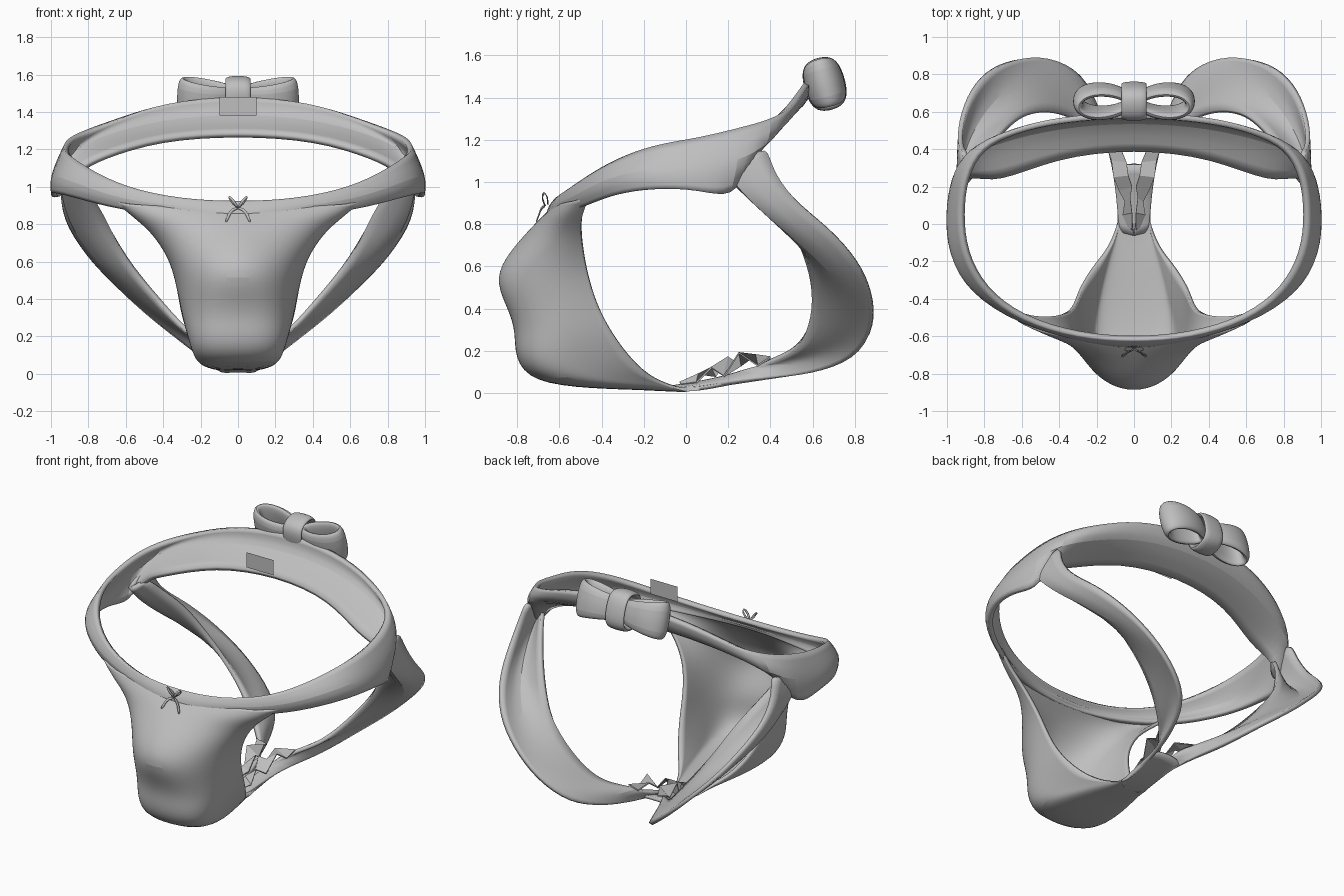
import bpy, bmesh, math
from mathutils import Vector

if "Cube" in bpy.data.objects:
    bpy.data.objects.remove(bpy.data.objects["Cube"])

fabric = bpy.data.materials.new("grey_fabric")
fabric.diffuse_color = (0.52, 0.52, 0.52, 1)
fabric.use_nodes = True
fabric.node_tree.nodes["Principled BSDF"].inputs["Base Color"].default_value = fabric.diffuse_color


def make(name, verts, faces, sub=0, thick=0.0, mirror=False, smooth=True):
    me = bpy.data.meshes.new(name)
    me.from_pydata([tuple(v) for v in verts], [], faces)
    me.materials.append(fabric)
    ob = bpy.data.objects.new(name, me)
    bpy.context.collection.objects.link(ob)
    bm = bmesh.new()
    bm.from_mesh(me)
    bmesh.ops.recalc_face_normals(bm, faces=bm.faces)
    bm.to_mesh(me)
    bm.free()
    if mirror:
        m = ob.modifiers.new("mirror", 'MIRROR')
        m.use_clip = True
        m.merge_threshold = 0.002
    if sub:
        s = ob.modifiers.new("subdivision", 'SUBSURF')
        s.levels = s.render_levels = sub
    if thick:
        t = ob.modifiers.new("thickness", 'SOLIDIFY')
        t.thickness = thick
        t.offset = 0
    if smooth:
        bpy.ops.object.select_all(action='DESELECT')
        ob.select_set(True)
        bpy.context.view_layer.objects.active = ob
        bpy.ops.object.shade_smooth_by_angle(angle=math.radians(40))
    return ob


def loft(name, rows, closed_rows=False, closed_cols=False, **kw):
    n, m = len(rows), len(rows[0])
    faces = []
    for i in range(n if closed_rows else n - 1):
        for j in range(m if closed_cols else m - 1):
            a, b = i, (i + 1) % n
            c = (j + 1) % m
            faces.append((a * m + j, a * m + c, b * m + c, b * m + j))
    return make(name, [p for r in rows for p in r], faces, **kw)


# waistband: top rim, middle, lower rim, from the front centre to the back centre
band = [
    [(0, -.615, .91), (0, -.645, .88), (0, -.66, .85)],
    [(.3, -.595, .925), (.3, -.62, .89), (.3, -.62, .85)],
    [(.6, -.505, .99), (.63, -.525, .93), (.62, -.49, .88)],
    [(.8, -.35, 1.09), (.88, -.375, 1.02), (.865, -.34, .95)],
    [(.905, -.15, 1.17), (.99, -.17, 1.05), (.98, -.14, .975)],
    [(.925, .05, 1.20), (1.0, .06, 1.05), (.99, .06, .965)],
    [(.905, .25, 1.25), (.975, .26, 1.10), (.965, .22, .92)],
    [(.82, .41, 1.29), (.925, .395, 1.18), (.86, .27, 1.09)],
    [(.64, .50, 1.365), (.74, .48, 1.26), (.73, .22, 1.16)],
    [(.40, .56, 1.45), (.42, .555, 1.35), (.42, .36, 1.26)],
    [(0, .59, 1.49), (0, .585, 1.38), (0, .41, 1.285)],
]
loft("waistband", band, sub=2, thick=.03, mirror=True)

# front panel: centre y, z / edge x, y, z / side bulge / squareness
panel = [
    (-.622, .88, .66, -.455, .935, 0, 1.0),
    (-.665, .84, .56, -.495, .85, 0, 1.0),
    (-.735, .77, .45, -.50, .76, 0, 1.2),
    (-.86, .63, .36, -.48, .62, 0, 1.1),
    (-.895, .52, .325, -.45, .50, 0, 1.0),
    (-.83, .39, .305, -.41, .39, 0, .8),
    (-.80, .29, .285, -.35, .28, .01, .6),
    (-.805, .17, .24, -.27, .17, .04, .5),
    (-.73, .06, .19, -.20, .10, .06, .55),
    (-.45, .03, .14, -.14, .06, .05, .8),
    (-.20, .025, .10, -.06, .03, .01, 1.0),
    (-.03, .012, .085, .0, .012, 0, 1.0),
    (.12, .03, .085, .13, .03, 0, 1.0),
    (.32, .08, .10, .30, .065, 0, 1.0),
]
rows = []
for yc, zc, xe, ye, ze, bulge, p in panel:
    row = []
    for k in range(9):
        a = k / 8 * math.pi / 2
        s, c = math.sin(a), max(0, math.cos(a))
        if k == 8:
            c = 0
        w = c ** p
        row.append((xe * s ** max(p, .8) + bulge * math.sin(2 * a), ye + (yc - ye) * w,
                    ze + (zc - ze) * w))
    rows.append(row)
loft("front_panel", rows, sub=2, thick=.02, mirror=True)

# rear straps: inner edge, fold, outer edge
strap = [
    [(.86, .26, 1.10), (.965, .15, .975), (.885, .385, 1.20)],
    [(.83, .33, 1.02), (.962, .25, .885), (.925, .395, 1.08)],
    [(.73, .47, .87), (.925, .40, .77), (.935, .50, .92)],
    [(.66, .54, .73), (.85, .54, .675), (.89, .68, .78)],
    [(.57, .60, .57), (.74, .69, .56), (.79, .82, .62)],
    [(.43, .61, .40), (.60, .81, .44), (.64, .885, .47)],
    [(.30, .56, .25), (.43, .81, .32), (.47, .895, .31)],
    [(.21, .48, .18), (.27, .71, .21), (.28, .81, .165)],
    [(.09, .36, .14), (.17, .52, .14), (.19, .60, .09)],
    [(.03, .26, .09), (.09, .33, .09), (.115, .38, .068)],
    [(.02, .10, .05), (.06, .12, .05), (.085, .14, .04)],
    [(.0, -.06, .025), (.04, -.05, .02), (.08, -.04, .01)],
]
loft("rear_strap", strap, sub=2, thick=.025, mirror=True)

# gathered folds where the straps meet
folds = [
    [(.01, -.03, .05), (.03, -.02, .04)],
    [(.01, .06, .09), (.06, .05, .05)],
    [(.02, .14, .08), (.05, .12, .12)],
    [(.01, .20, .17), (.08, .18, .08)],
    [(.03, .26, .13), (.11, .25, .19)],
    [(.04, .33, .18), (.12, .34, .13)],
    [(.07, .40, .15), (.14, .40, .17)],
]
loft("gathered_folds", folds, thick=.008, mirror=True, smooth=False)

# rear bow: two ribbon loops standing on a tilted axis
axis = Vector((0, .28, -1)).normalized()
across = Vector((0, 1, .28)).normalized()
centre = Vector((0, .657, 1.465))
for side, label in ((1, "right"), (-1, "left")):
    rows = []
    for i in range(16):
        a = 2 * math.pi * i / 16
        ca, sa = math.cos(a), math.sin(a)
        x = .165 + .14 * ca
        grow = (x - .02) / .29
        h = .08 + .05 * grow
        out = Vector((ca * .026 * side, 0, 0)) + across * (sa * .026)
        mid = centre + Vector((x * side, 0, .005 * grow)) + across * ((.06 + .02 * grow) * sa)
        rows.append([mid - axis * h - out * .3, mid - axis * h * .7 + out, mid + axis * h * .7 + out,
                     mid + axis * h - out * .3, mid + axis * h * .7 - out * 1.2,
                     mid - axis * h * .7 - out * 1.2])
    loft("bow_loop_" + label, rows, closed_rows=True, closed_cols=True, sub=2)

# rear bow knot: a rounded band around the loops
rows = []
for i in range(16):
    a = 2 * math.pi * i / 16
    ca, sa = math.cos(a), math.sin(a)
    d = across * (.1 * math.copysign(abs(ca) ** .75, ca)) \
        - axis * (.13 * math.copysign(abs(sa) ** .75, sa))
    rows.append([centre + d * k + Vector((x, 0, 0)) for x, k in
                 ((-.045, .7), (-.075, .85), (-.055, 1), (.055, 1), (.075, .85), (.045, .7))])
loft("bow_knot", rows, closed_rows=True, closed_cols=True, sub=2)

# label tag
make("label_tag", [(-.1, .23, 1.38), (.1, .23, 1.38), (.1, .23, 1.48), (-.1, .23, 1.48)],
     [(0, 1, 2, 3)], smooth=False)


# small front bow made of thin ribbon strips
def ribbon(name, pts, width):
    rows = []
    for i, p in enumerate(pts):
        d = Vector(pts[min(i + 1, len(pts) - 1)]) - Vector(pts[max(i - 1, 0)])
        w = d.cross(Vector((0, 1, 0))).normalized() * width / 2
        rows.append([Vector(p) - w, Vector(p) + w])
    loft(name, rows, sub=1, thick=.005)


for s, label in ((1, "right"), (-1, "left")):
    ribbon("front_bow_loop_" + label,
           [(0, -.665, .885), (.02 * s, -.685, .92), (.055 * s, -.675, .958),
            (.045 * s, -.655, .93), (0, -.655, .89)], .015)
    ribbon("front_bow_tail_" + label,
           [(0, -.67, .885), (.03 * s, -.685, .88), (.05 * s, -.695, .85), (.065 * s, -.71, .81)], .015)
